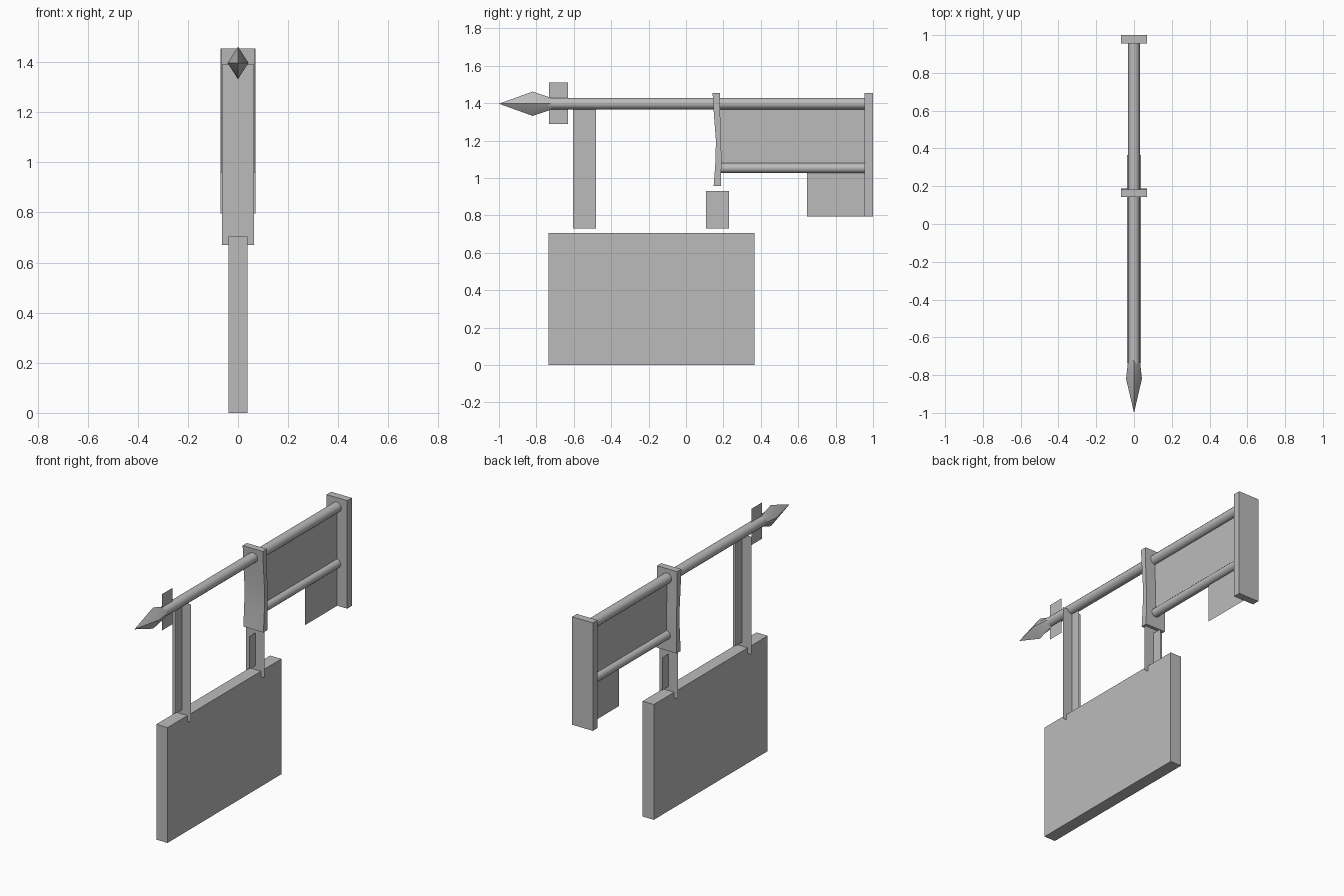
import bpy, bmesh, math
from mathutils import Matrix

if "Cube" in bpy.data.objects:
    bpy.data.objects.remove(bpy.data.objects["Cube"], do_unlink=True)

grey = bpy.data.materials.new("plain grey")
grey.use_nodes = True
colour = (0.5, 0.5, 0.5, 1)
grey.diffuse_color = colour
grey.node_tree.nodes["Principled BSDF"].inputs["Base Color"].default_value = colour


def finish(name, bm, smooth=False):
    bmesh.ops.recalc_face_normals(bm, faces=bm.faces)
    mesh = bpy.data.meshes.new(name)
    bm.to_mesh(mesh)
    bm.free()
    mesh.materials.append(grey)
    obj = bpy.data.objects.new(name, mesh)
    bpy.context.collection.objects.link(obj)
    if smooth:
        bpy.ops.object.select_all(action='DESELECT')
        obj.select_set(True)
        bpy.context.view_layer.objects.active = obj
        bpy.ops.object.shade_smooth_by_angle(angle=math.radians(50))
    return obj


def box(name, half_x, y0, y1, z0, z1):
    bm = bmesh.new()
    bmesh.ops.create_cube(bm, size=1)
    for v in bm.verts:
        v.co.x *= 2 * half_x
        v.co.y = y1 if v.co.y > 0 else y0
        v.co.z = z1 if v.co.z > 0 else z0
    finish(name, bm)


def sheet(name, corners):
    bm = bmesh.new()
    bm.faces.new([bm.verts.new(c) for c in corners])
    finish(name, bm)


def side_sheet(name, y0, y1, z0, z1):
    sheet(name, [(0, y0, z0), (0, y1, z0), (0, y1, z1), (0, y0, z1)])


def cross_sheet(name, half_x, y, z0, z1):
    sheet(name, [(-half_x, y, z0), (half_x, y, z0), (half_x, y, z1), (-half_x, y, z1)])


def rod(name, radius, y0, y1, z):
    bm = bmesh.new()
    bmesh.ops.create_cone(bm, cap_ends=True, segments=12, radius1=radius,
                          radius2=radius, depth=y1 - y0)
    bm.transform(Matrix.Translation((0, (y0 + y1) / 2, z))
                 @ Matrix.Rotation(math.pi / 2, 4, 'X'))
    finish(name, bm, True)


# Hanging board and its crossed straps
box("sign_board", 0.038, -0.735, 0.365, 0, 0.705)
for label, y, side_top, cross_top in (("front", -0.542, 1.37, 1.39),
                                      ("rear", 0.168, 0.93, 0.96)):
    side_sheet(label + "_strap_side", y - 0.062, y + 0.062, 0.73, side_top)
    cross_sheet(label + "_strap_cross", 0.063, y, 0.67, cross_top)

# Poles
rod("upper_pole", 0.031, -0.74, 0.96, 1.398)
rod("lower_pole", 0.027, 0.17, 0.96, 1.053)

# Thin plates
side_sheet("bracket_panel", 0.17, 0.96, 1.053, 1.398)
side_sheet("lower_bracket_plate", 0.648, 0.96, 0.793, 1.053)
side_sheet("tip_plate", -0.733, -0.631, 1.288, 1.51)

# Wall plate and the curved middle bracket
box("wall_plate", 0.07, 0.955, 1.0, 0.795, 1.455)
bm = bmesh.new()
profile = [(0.142, 1.455), (0.15, 1.33), (0.16, 1.2), (0.157, 1.08), (0.148, 0.957),
           (0.187, 0.957), (0.189, 1.08), (0.188, 1.2), (0.183, 1.33), (0.182, 1.455)]
face = bm.faces.new([bm.verts.new((-0.068, y, z)) for y, z in profile])
out = bmesh.ops.extrude_face_region(bm, geom=[face])
for v in out["geom"]:
    if isinstance(v, bmesh.types.BMVert):
        v.co.x = 0.068
finish("middle_bracket", bm, True)

# Spear tip: diamond section blending into the round pole
bm = bmesh.new()
steps = 8
point = bm.verts.new((0, -1, 1.397))
rings = []
for y, wide, tall, is_round in ((-0.82, 0.042, 0.065, False), (-0.72, 0.031, 0.031, True)):
    ring = []
    for i in range(steps):
        c, s = math.cos(math.tau * i / steps), math.sin(math.tau * i / steps)
        k = 1 if is_round else 1 / (abs(c) + abs(s))
        ring.append(bm.verts.new((wide * c * k, y, 1.397 + tall * s * k)))
    rings.append(ring)
for i in range(steps):
    j = (i + 1) % steps
    bm.faces.new((point, rings[0][i], rings[0][j]))
    bm.faces.new((rings[0][i], rings[0][j], rings[1][j], rings[1][i]))
finish("spear_tip", bm, True)
